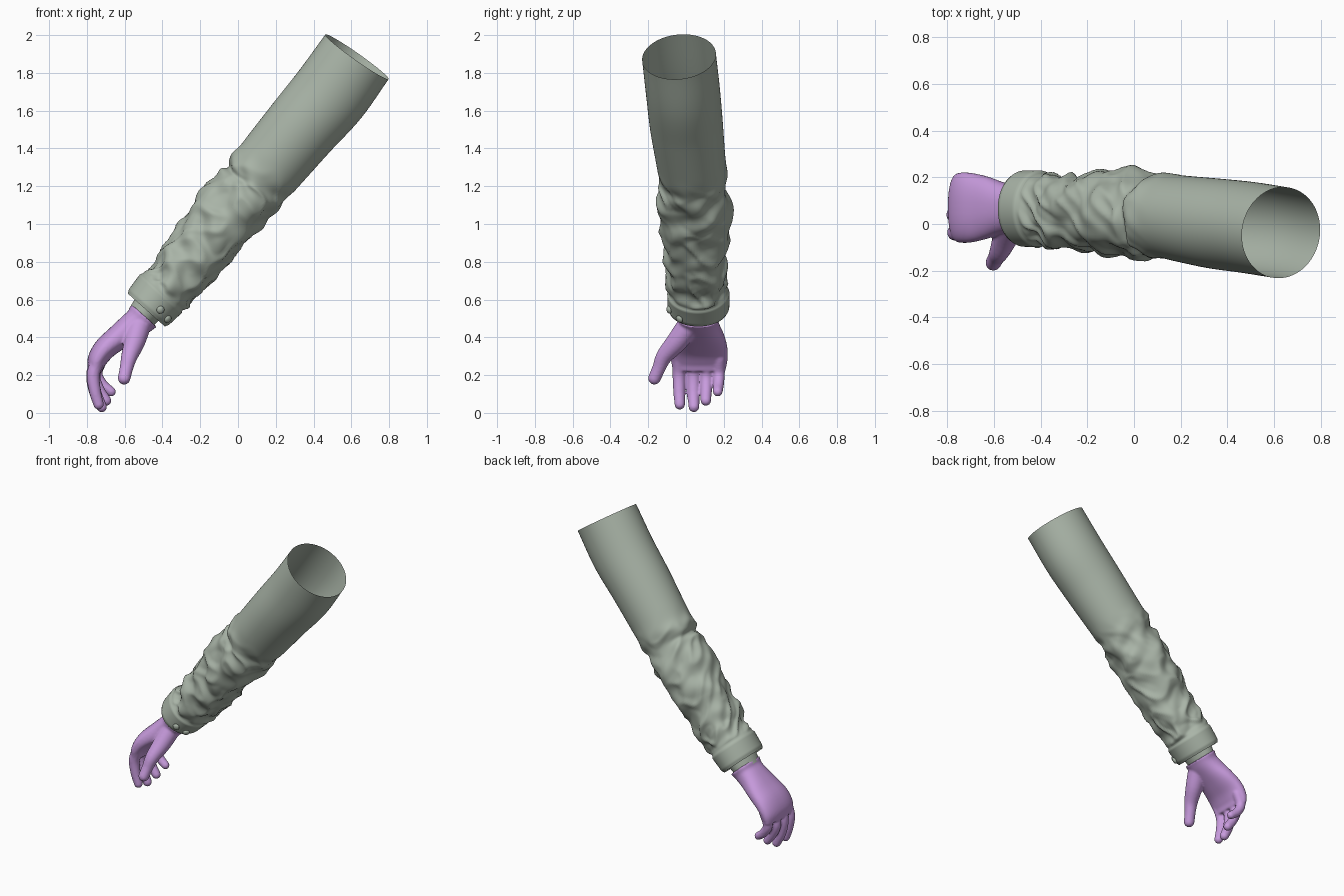
import bpy, bmesh, math
from mathutils import Vector, Matrix, noise

if "Cube" in bpy.data.objects:
    bpy.data.objects.remove(bpy.data.objects["Cube"])


def material(name, col):
    m = bpy.data.materials.new(name)
    m.diffuse_color = (*col, 1)
    m.use_nodes = True
    m.node_tree.nodes["Principled BSDF"].inputs["Base Color"].default_value = m.diffuse_color
    return m


cloth = material("grey_green_cloth", (0.40, 0.46, 0.39))
glove = material("lilac_glove", (0.58, 0.33, 0.73))


def spline(pts, u):
    """Catmull-Rom through tuples, u in 0..1"""
    n = len(pts) - 1
    f = min(max(u, 0), 1) * n
    i = min(int(f), n - 1)
    t = f - i
    p1, p2 = Vector(pts[i]), Vector(pts[i + 1])
    p0 = Vector(pts[i - 1]) if i > 0 else 2 * p1 - p2
    p3 = Vector(pts[i + 2]) if i + 2 <= n else 2 * p2 - p1
    return 0.5 * (2 * p1 + (p2 - p0) * t + (2 * p0 - 5 * p1 + 4 * p2 - p3) * t * t
                  + (3 * p1 - p0 - 3 * p2 + p3) * t ** 3)


def surface(pts, u, a, bump=None, power=1.0):
    """Point on a tube; pts are (x, y, z, half thickness, half y width)"""
    q = spline(pts, u)
    c = Vector(q[:3])
    e = 0.03
    T = (Vector(spline(pts, min(u + e, 1))[:3]) - Vector(spline(pts, max(u - e, 0))[:3])).normalized()
    side = Vector((0, 1, 0))
    side = (side - T * side.dot(T)).normalized()
    up = side.cross(T)
    ca, sa = math.cos(a), math.sin(a)
    d = bump(u, a) if bump else 0
    ca = math.copysign(abs(ca) ** power, ca)
    sa = math.copysign(abs(sa) ** power, sa)
    return c + up * ca * (q[3] + d) + side * sa * (q[4] + d)


def loft(bm, pts, rows, sides, bump=None, caps=False, power=1.0):
    rings = [[bm.verts.new(surface(pts, i / rows, 2 * math.pi * j / sides, bump, power))
              for j in range(sides)] for i in range(rows + 1)]
    for r0, r1 in zip(rings, rings[1:]):
        for j in range(sides):
            k = (j + 1) % sides
            bm.faces.new((r0[j], r0[k], r1[k], r1[j]))
    if caps:
        bm.faces.new(rings[0][::-1])
        bm.faces.new(rings[-1])


def finish(bm, name, mat):
    bmesh.ops.recalc_face_normals(bm, faces=bm.faces)
    for f in bm.faces:
        f.smooth = True
    me = bpy.data.meshes.new(name)
    bm.to_mesh(me)
    bm.free()
    me.materials.append(mat)
    ob = bpy.data.objects.new(name, me)
    bpy.context.collection.objects.link(ob)
    return ob


def step(x, a, b):
    t = min(max((x - a) / (b - a), 0), 1)
    return t * t * (3 - 2 * t)


# Sleeve: open tube, smooth above the elbow, creased on the forearm
SLEEVE = [(.63, -.037, 1.885, .205, .196), (.49, -.015, 1.69, .207, .196),
          (.34, .003, 1.515, .198, .193), (.16, .03, 1.30, .188, .182),
          (.06, .045, 1.18, .180, .182), (-.06, .045, 1.045, .176, .184),
          (-.18, .055, .89, .168, .170), (-.295, .06, .75, .155, .158),
          (-.40, .065, .64, .142, .155), (-.485, .066, .545, .130, .153)]


def wrinkles(u, a):
    env = step(u, .3, .46) * (1 - step(u, .86, .89))
    c, s = math.cos(a), math.sin(a)
    p = Vector((1.3 * c, 1.3 * s, 15 * u + 1.1 * math.sin(a + .8)))
    d = env * .03 * noise.noise(p)
    # sharp creases where folds overlap
    p2 = Vector((1.1 * c + 7, 1.1 * s, 11 * u - 1.3 * math.sin(a)))
    d += env * .022 * (.35 - min(abs(noise.noise(p2)) * 2.2, .7))
    # elbow fold on the inner bend
    inner = max(0, math.cos(a + .3)) ** 1.5
    d += inner * (.014 * math.exp(-((u - .375) / .03) ** 2)
                  - .022 * math.exp(-((u - .43) / .016) ** 2))
    # turned cuff, standing proud of the sleeve
    d += .010 * step(u, .885, .9) - .008 * step(u, .98, 1.0)
    return d


bm = bmesh.new()
loft(bm, SLEEVE, 150, 80, wrinkles)
finish(bm, "sleeve", cloth)

# Cuff lining: closes the gap between cuff edge and wrist
bm = bmesh.new()
loft(bm, [(-.482, .066, .549, .122, .145), (-.474, .066, .558, .110, .134),
          (-.468, .066, .566, .088, .112)], 6, 64)
finish(bm, "cuff_lining", cloth)

# Inner sleeve band around the wrist
bm = bmesh.new()
loft(bm, [(-.44, .066, .60, .088, .112), (-.475, .066, .555, .086, .110),
          (-.515, .066, .505, .078, .102)], 8, 64)
finish(bm, "inner_sleeve", cloth)

# Cuff buttons
for i, (u, deg) in enumerate([(.955, -112), (.965, -143)]):
    a = math.radians(deg)
    p = surface(SLEEVE, u, a, wrinkles)
    n = (p - Vector(spline(SLEEVE, u)[:3])).normalized()
    bm = bmesh.new()
    M = Matrix.Translation(p + n * .004) @ n.to_track_quat('Z', 'Y').to_matrix().to_4x4()
    bmesh.ops.create_uvsphere(bm, u_segments=20, v_segments=12, radius=.021,
                              matrix=M @ Matrix.Diagonal((1, 1, .6, 1)))
    finish(bm, f"cuff_button_{i + 1}", cloth)

# Gloved hand: palm, fingers and thumb fused together
bm = bmesh.new()
PALM = [(-.497, .066, .515, .090, .114), (-.525, .066, .485, .080, .105),
        (-.57, .068, .45, .074, .112), (-.64, .07, .395, .066, .136),
        (-.705, .07, .34, .060, .150), (-.745, .07, .28, .052, .150),
        (-.757, .07, .225, .038, .140)]
loft(bm, PALM, 30, 40, caps=True, power=.85)

DIGITS = [  # x, y, z, radius
    [(-.73, -.035, .30, .036), (-.765, -.037, .21, .035), (-.758, -.036, .12, .032), (-.738, -.033, .045, .028)],
    [(-.73, .04, .30, .037), (-.768, .04, .21, .036), (-.756, .04, .11, .033), (-.722, .042, .032, .029)],
    [(-.73, .108, .30, .036), (-.762, .108, .20, .034), (-.738, .107, .125, .031), (-.698, .105, .065, .028)],
    [(-.72, .175, .29, .033), (-.748, .175, .21, .031), (-.718, .172, .15, .029), (-.672, .168, .112, .026)],
    [(-.525, .01, .455, .062), (-.548, -.05, .375, .056), (-.575, -.115, .30, .044),
     (-.59, -.142, .24, .036), (-.603, -.167, .183, .034)],
]
for d in DIGITS:
    loft(bm, [(*p, p[3]) for p in d], 16, 20, caps=True)
    for p in (d[0], d[-1]):
        bmesh.ops.create_uvsphere(bm, u_segments=20, v_segments=12, radius=p[3],
                                  matrix=Matrix.Translation(p[:3]))
hand = finish(bm, "gloved_hand", glove)
rm = hand.modifiers.new("fuse", 'REMESH')
rm.mode = 'VOXEL'
rm.voxel_size = .0065
rm.use_smooth_shade = True
sm = hand.modifiers.new("soften", 'SMOOTH')
sm.factor = .5
sm.iterations = 8
